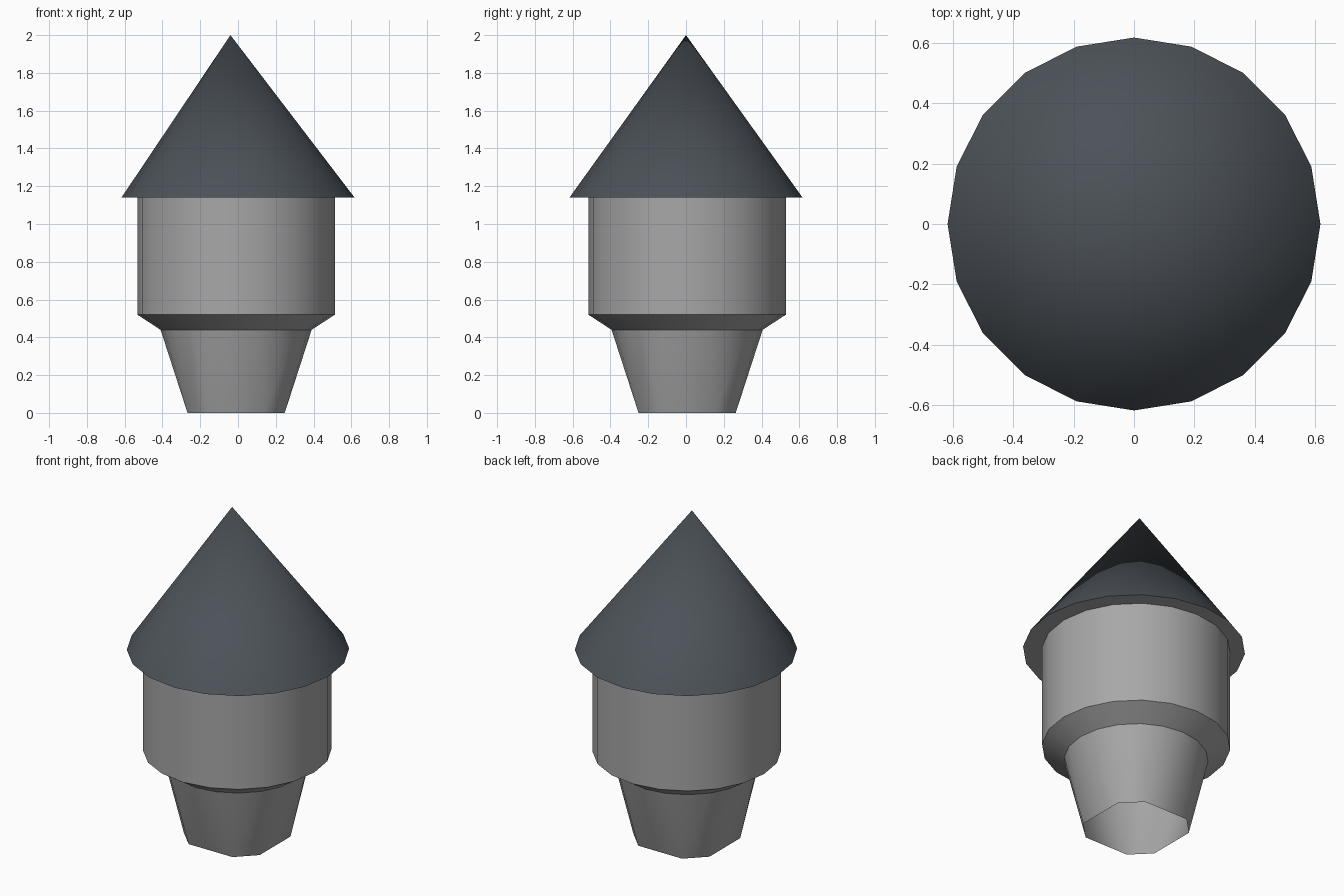
import bpy, bmesh, math

if "Cube" in bpy.data.objects:
    bpy.data.objects.remove(bpy.data.objects["Cube"])

SIDES = 20
CX, CY = -0.01, 0.006   # the wall sits slightly off the roof centre


def material(name, rgb):
    m = bpy.data.materials.new(name)
    m.diffuse_color = (*rgb, 1)
    m.use_nodes = True
    m.node_tree.nodes["Principled BSDF"].inputs["Base Color"].default_value = m.diffuse_color
    return m


stone = material("grey stone", (0.39, 0.39, 0.39))
slate = material("dark slate", (0.072, 0.084, 0.098))


def ring(bm, r, z, cx=CX, cy=CY, angles=None):
    angles = angles or [i * 360 / SIDES for i in range(SIDES)]
    return [bm.verts.new((cx + r * math.cos(math.radians(a)),
                          cy + r * math.sin(math.radians(a)), z)) for a in angles]


def bridge(bm, low, high):
    n = len(low)
    for i in range(n):
        j = (i + 1) % n
        bm.faces.new((low[i], low[j], high[j], high[i]))


def finish(bm, name, mat):
    me = bpy.data.meshes.new(name)
    bm.to_mesh(me)
    bm.free()
    me.materials.append(mat)
    me.polygons.foreach_set("use_smooth", [True] * len(me.polygons))
    me.set_sharp_from_angle(angle=math.radians(32))
    ob = bpy.data.objects.new(name, me)
    bpy.context.collection.objects.link(ob)
    return ob


# tapered foot: open octagon (square with cut corners) blending to a round top
bm = bmesh.new()
foot = ring(bm, 0.297, 0, angles=[q * 90 + a for q in range(4) for a in (-30, 30)])
neck = ring(bm, 0.40, 0.44)
for q in range(4):
    a, b = foot[2 * q], foot[2 * q + 1]
    t = [neck[(5 * q + k) % SIDES] for k in range(-2, 4)]
    bm.faces.new((a, t[1], t[0]))
    bm.faces.new((a, t[2], t[1]))
    bm.faces.new((a, b, t[2]))
    bm.faces.new((b, t[3], t[2]))
    bm.faces.new((b, t[4], t[3]))
    bm.faces.new((b, foot[(2 * q + 2) % 8], t[5], t[4]))

# flared corbel, round wall and the underside of the eaves
corbel = ring(bm, 0.523, 0.52)
wall = ring(bm, 0.523, 1.14)
eaves = ring(bm, 0.617, 1.14, 0, 0)
for low, high in ((neck, corbel), (corbel, wall), (wall, eaves)):
    bridge(bm, low, high)
finish(bm, "turret_wall", stone)

# conical roof with a slightly leaning tip
bm = bmesh.new()
rim = ring(bm, 0.617, 1.14, 0, 0)
tip = bm.verts.new((-0.04, 0, 2))
for i in range(SIDES):
    bm.faces.new((rim[i], rim[(i + 1) % SIDES], tip))
finish(bm, "roof", slate)
